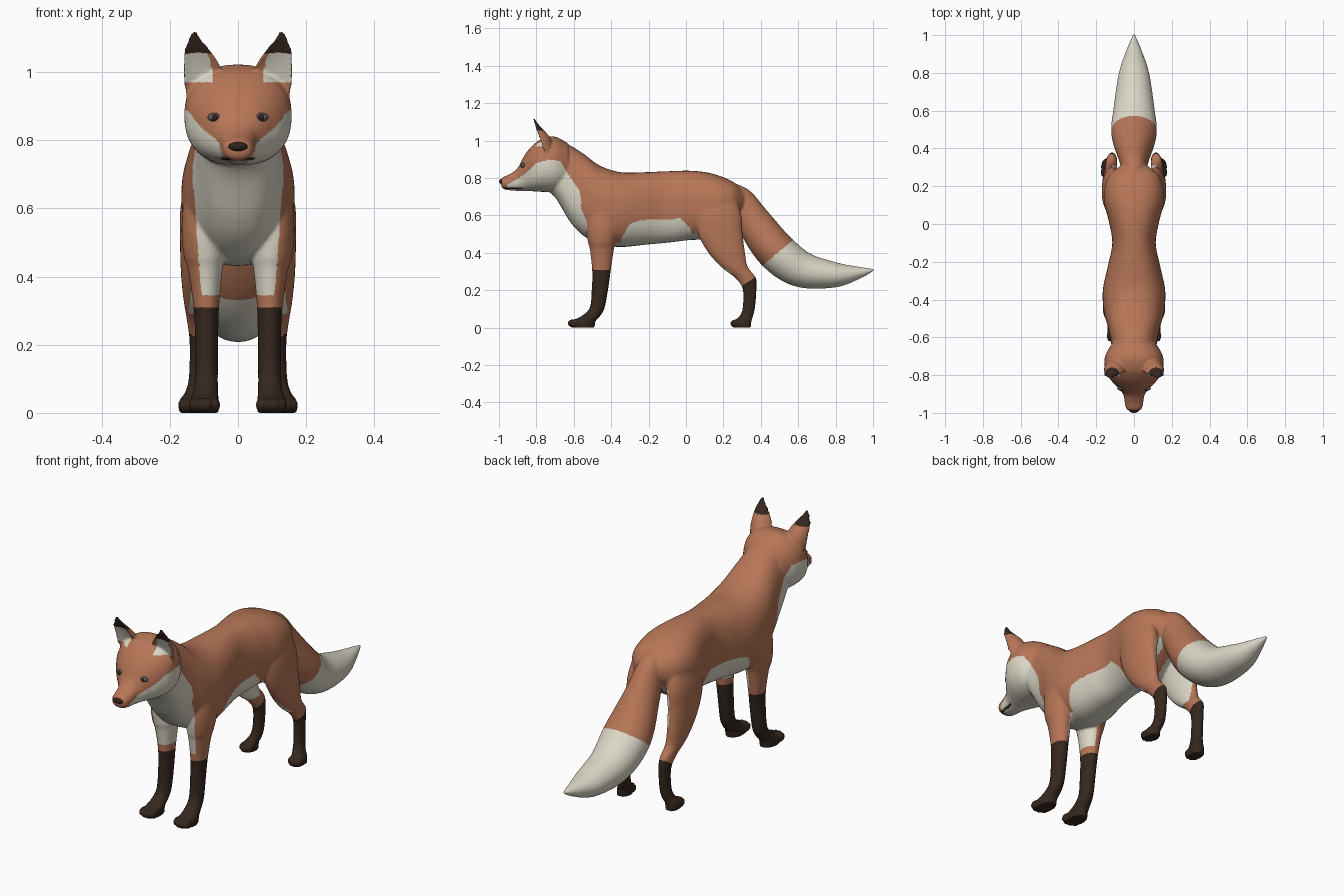
import bpy, bmesh, math
from mathutils import Vector, Matrix
from mathutils.bvhtree import BVHTree

if "Cube" in bpy.data.objects:
    bpy.data.objects.remove(bpy.data.objects["Cube"])

# ---- materials
def mat(name, r, g, b):
    m = bpy.data.materials.new(name)
    m.diffuse_color = (r, g, b, 1)
    m.use_nodes = True
    m.node_tree.nodes["Principled BSDF"].inputs["Base Color"].default_value = m.diffuse_color
    return m

ORANGE, CREAM, DARK = 0, 1, 2
MATS = [mat("russet fur", .47, .18, .095), mat("cream fur", .71, .68, .57),
        mat("dark brown fur", .036, .020, .013)]
BLACK = mat("nose brown", .03, .016, .012)
EYE = mat("eye grey", .10, .10, .095)
N = 40

# ---- loft helpers
def spline(rows, n=7):
    out = []
    for i in range(len(rows) - 1):
        a, b = rows[max(i - 1, 0)], rows[i]
        c, d = rows[i + 1], rows[min(i + 2, len(rows) - 1)]
        for k in range(n):
            t = k / n
            out.append([.5 * (2 * q + (r - p) * t + (2 * p - 5 * q + 4 * r - s) * t * t
                              + (3 * q - p - 3 * r + s) * t ** 3) for p, q, r, s in zip(a, b, c, d)])
    return out + [list(rows[-1])]

def loft(bm, rows, ring, side=1):
    rings = []
    for row in spline(rows):
        rings.append([bm.verts.new((side * x, y, z)) for x, y, z in
                      (ring(row, math.tau * k / N) for k in range(N))])
    faces = [bm.faces.new(rings[0]), bm.faces.new(rings[-1])]
    for a, b in zip(rings, rings[1:]):
        for k in range(N):
            faces.append(bm.faces.new((a[k], a[k - 1], b[k - 1], b[k])))
    bmesh.ops.recalc_face_normals(bm, faces=faces)

def power(v, e=.86):
    return math.copysign(abs(v) ** e, v)

def trunk_ring(r, a):        # y, top, bottom, half width
    y, top, bot, w = r
    return w * power(math.cos(a)), y, (top + bot) / 2 + (top - bot) / 2 * power(math.sin(a))

def leg_ring(r, a):          # z, x, y, radius x, radius y
    z, x, y, rx, ry = r
    return x + rx * math.cos(a), y + ry * math.sin(a), z

def ear_ring(r, a):          # crescent, hollow towards the front
    z, x, y, rx, ry = r
    s = math.sin(a)
    return x + rx * math.cos(a), y + ry * (s if s > 0 else -.25 * s), z

def tail_ring(r, a):         # y, z, slope, radius, half width
    y, z, ang, rad, w = r
    t = math.radians(ang)
    h = rad * math.sin(a)
    return w * math.cos(a), y - h * math.sin(t), z + h * math.cos(t)

def ball(bm, c, r):
    m = Matrix.Translation(c) @ Matrix.Diagonal((*r, 1))
    bmesh.ops.create_uvsphere(bm, u_segments=24, v_segments=14, radius=1, matrix=m)

# ---- body volumes
bm = bmesh.new()
torso = [(-.78, .97, .76, .08), (-.70, 1.0, .69, .115), (-.62, .968, .56, .122),
         (-.55, .925, .487, .137), (-.46, .86, .44, .16), (-.35, .825, .425, .165),
         (-.22, .825, .437, .138), (-.1, .830, .448, .115), (.02, .833, .462, .135),
         (.12, .822, .47, .16), (.2, .798, .52, .155), (.26, .768, .57, .13), (.31, .72, .62, .07)]
loft(bm, torso, trunk_ring)
head = [(-.988, .79, .75, .028), (-.975, .80, .735, .042), (-.94, .816, .728, .05),
        (-.90, .848, .725, .058), (-.86, .92, .725, .092), (-.82, .968, .723, .128),
        (-.77, 1.003, .72, .154), (-.70, 1.015, .72, .153), (-.63, .978, .74, .115)]
loft(bm, head, trunk_ring)
tail = [(.18, .735, -25, .05, .05), (.28, .683, -46, .072, .062), (.355, .57, -56, .092, .082),
        (.48, .405, -50, .107, .12), (.62, .303, -28, .097, .107), (.80, .276, -3, .067, .08),
        (.92, .287, 8, .034, .04), (1.005, .303, 12, .005, .005)]
loft(bm, tail, tail_ring)
front_leg = [(.72, .10, -.42, .05, .09), (.55, .107, -.44, .058, .092), (.46, .10, -.45, .06, .076),
             (.41, .096, -.45, .05, .064), (.30, .093, -.452, .037, .05), (.2, .092, -.46, .034, .044),
             (.1, .093, -.475, .034, .04), (.055, .095, -.51, .037, .05),
             (.03, .098, -.545, .042, .062), (-.006, .098, -.55, .042, .062)]
hind_leg = [(.73, .10, .15, .04, .10), (.6, .112, .17, .056, .125), (.5, .12, .182, .05, .12),
            (.4, .124, .215, .043, .10), (.32, .123, .258, .036, .072), (.26, .119, .318, .03, .056),
            (.2, .116, .34, .026, .037), (.1, .118, .336, .026, .033), (.055, .126, .322, .029, .036),
            (.03, .138, .305, .034, .045), (-.006, .14, .302, .034, .046)]
ear = [(.92, .098, -.755, .055, .045), (.98, .102, -.778, .058, .062), (1.02, .108, -.792, .052, .058),
       (1.06, .12, -.805, .037, .036), (1.085, .126, -.812, .022, .02), (1.115, .129, -.82, .007, .009)]
for s in (1, -1):
    loft(bm, front_leg, leg_ring, s)
    loft(bm, hind_leg, leg_ring, s)
    loft(bm, ear, ear_ring, s)
    for k in range(4):       # toes
        mid = .012 * (k in (1, 2))
        ball(bm, (s * (.066 + .0215 * k), -.592 - mid, .017), (.0135, .03, .022))
        ball(bm, (s * (.115 + .0165 * k), .272 - mid, .016), (.011, .024, .021))
me = bpy.data.meshes.new("fox_parts")
bm.to_mesh(me)
bm.free()

# ---- fuse into one smooth skin
src = bpy.data.objects.new("fox_parts", me)
bpy.context.collection.objects.link(src)
rm = src.modifiers.new("fuse", 'REMESH')
rm.mode, rm.voxel_size = 'VOXEL', .006
sm = src.modifiers.new("soften", 'SMOOTH')
sm.factor, sm.iterations = .5, 5
dg = bpy.context.evaluated_depsgraph_get()
skin = bpy.data.meshes.new_from_object(src.evaluated_get(dg))
bpy.data.objects.remove(src)
body = bpy.data.objects.new("fox_body", skin)
bpy.context.collection.objects.link(body)
low = min(v.co.z for v in skin.vertices)
skin.transform(Matrix.Translation((0, 0, -low)))
skin.materials.clear()
for m in MATS:
    skin.materials.append(m)

# ---- fur markings: cream below this height along y
LINE = [(-.965, 0), (-.955, .765), (-.9, .795), (-.85, .83), (-.8, .88), (-.73, .9), (-.67, .89),
        (-.63, .82), (-.57, .735), (-.55, .63), (-.515, .5), (-.5, .34), (-.49, 0), (-.36, 0),
        (-.35, .47), (-.3, .555), (-.24, .575), (-.03, .583), (.02, .535), (.06, .445), (.1, 0)]

def line(y):
    for (a, p), (b, q) in zip(LINE, LINE[1:]):
        if a <= y < b:
            return p + (q - p) * (y - a) / (b - a)
    return 0

def fur(c, n):
    x, y, z = abs(c.x), c.y, c.z
    inward = n.x * math.copysign(1, c.x) < -.25
    if y < -.3 and z < .31 or .1 < y < .4 and x > .08 and z < .205 + (y - .27) * .65:
        return DARK                                   # stockings
    if z > 1.055 or (-.975 < y < -.875 and abs(z - .745) < .004):
        return DARK                                   # ear tips, mouth
    if y < -.7 and z > .97 and x > .074 + max(0, z - 1.0) * .25 and n.y < -.3:
        return CREAM                                  # inner ears
    if y > .38 and (x < .09 or y > .39):
        return CREAM if z < .83 * y - .0075 else ORANGE   # tail tip
    if y < -.44 and .345 < z < .66 and n.y < -.25:
        return CREAM if x < .108 + (z - .35) * .07 else ORANGE  # chest and front of legs
    if z < line(y):
        return CREAM if z > .345 else ORANGE
    if y < .1 and z < .5 and z > .345 and (inward or n.z < -.5) and x < .09:
        return CREAM                                  # between the legs
    if .05 < y < .31 and .29 < z < .6 and x > .03 and (inward or n.z < -.6):
        return CREAM                                  # inner thighs
    return ORANGE

for p in skin.polygons:
    p.material_index = fur(p.center, p.normal)
skin.shade_smooth()

# ---- nose and eyes
def small_part(name, material, c, r):
    b = bmesh.new()
    ball(b, c, r)
    m = bpy.data.meshes.new(name)
    b.to_mesh(m)
    b.free()
    m.materials.append(material)
    m.shade_smooth()
    bpy.context.collection.objects.link(bpy.data.objects.new(name, m))

small_part("nose", BLACK, (0, -.982, .781), (.029, .018, .014))
tree = BVHTree.FromPolygons([v.co for v in skin.vertices], [p.vertices for p in skin.polygons])
for s, side in ((1, "left"), (-1, "right")):
    hit = tree.ray_cast(Vector((s * .068, -2, .867)), Vector((0, 1, 0)))[0]
    small_part(side + "_eye", EYE, hit + Vector((0, .004, 0)), (.021, .013, .013))
    small_part(side + "_pupil", BLACK, hit + Vector((0, -.004, 0)), (.010, .008, .0105))
